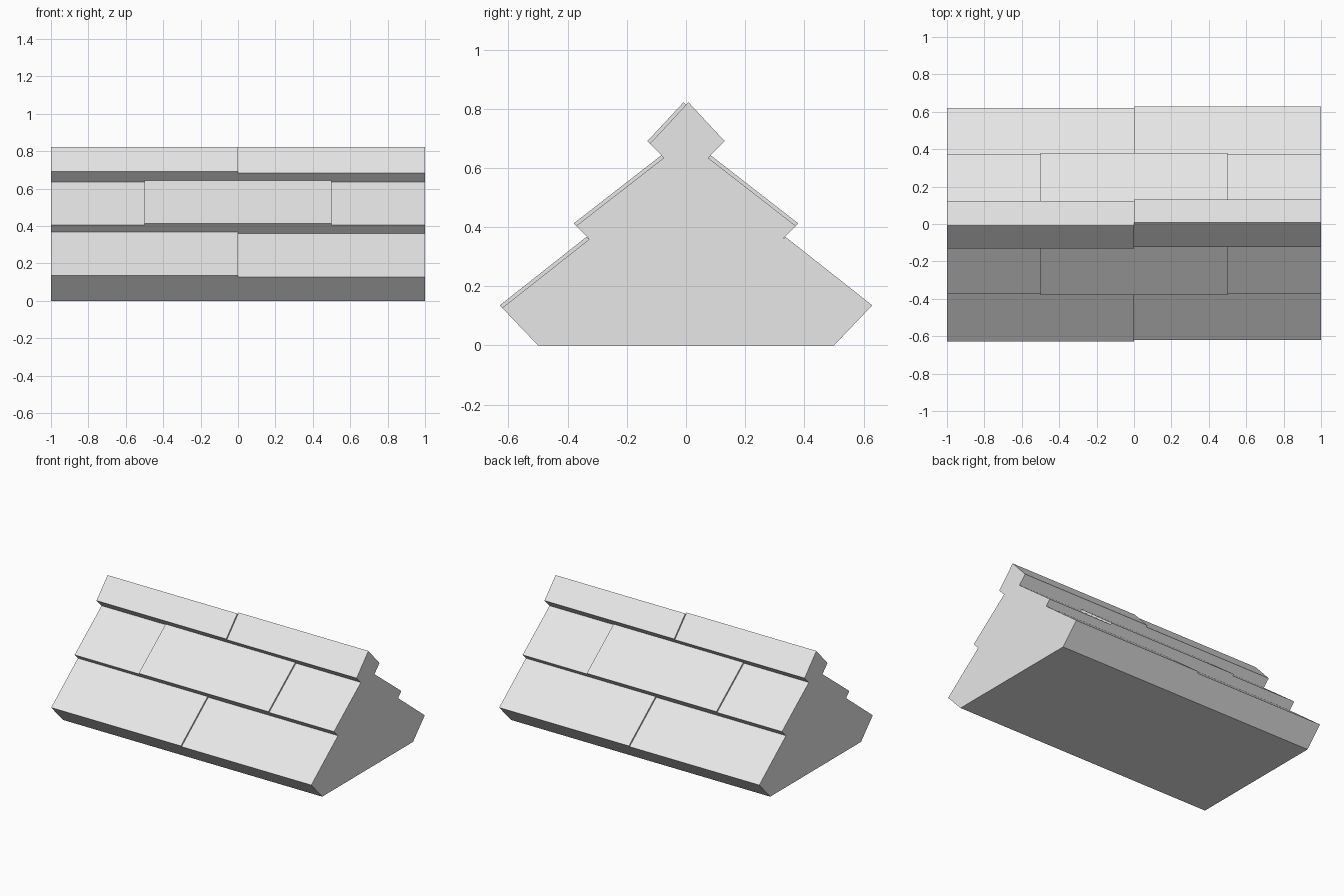
import bpy
import bmesh
from math import pi
from mathutils import Matrix

cube = bpy.data.objects.get("Cube")
if cube:
    bpy.data.objects.remove(cube)

stone = bpy.data.materials.new("light_grey")
stone.use_nodes = True
colour = (0.8, 0.8, 0.8, 1)
stone.diffuse_color = colour
stone.node_tree.nodes["Principled BSDF"].inputs["Base Color"].default_value = colour


def extrude_profile(name, profile, x0, x1, turn=0.0):
    """Extrude a (y, z) outline along x, optionally turned about z."""
    bm = bmesh.new()
    face = bm.faces.new([bm.verts.new((x0, y, z)) for y, z in profile])
    result = bmesh.ops.extrude_face_region(bm, geom=[face])
    moved = [v for v in result["geom"] if isinstance(v, bmesh.types.BMVert)]
    bmesh.ops.translate(bm, vec=(x1 - x0, 0, 0), verts=moved)
    bm.transform(Matrix.Rotation(turn, 4, "Z"))
    bmesh.ops.recalc_face_normals(bm, faces=bm.faces)
    mesh = bpy.data.meshes.new(name)
    bm.to_mesh(mesh)
    bm.free()
    mesh.materials.append(stone)
    obj = bpy.data.objects.new(name, mesh)
    bpy.context.collection.objects.link(obj)
    return obj


# Front slope of each course: lower edge, upper edge
courses = {
    "lower": [(-0.621, 0.127), (-0.327, 0.359)],
    "middle": [(-0.371, 0.404), (-0.075, 0.634)],
    "ridge": [(-0.122, 0.682), (0, 0.813)],
}

# Stepped roof body, mirrored across the ridge
half = [(-0.5, 0)] + [p for edge in courses.values() for p in edge]
other_half = [(-y, z) for y, z in reversed(half[:-1])]
extrude_profile("roof_body", half + other_half, -1, 1)

# Raised slabs, staggered between courses, repeated half a turn round
lift = 0.0085
spans = {"lower": (-1, 0), "middle": (-0.5, 0.5), "ridge": (-1, 0)}
for side, turn in (("front", 0), ("back", pi)):
    for course, (low, high) in courses.items():
        raised = [(y - lift, z + lift) for y, z in (high, low)]
        extrude_profile(f"{side}_{course}_slab", [low, high] + raised,
                        *spans[course], turn)
